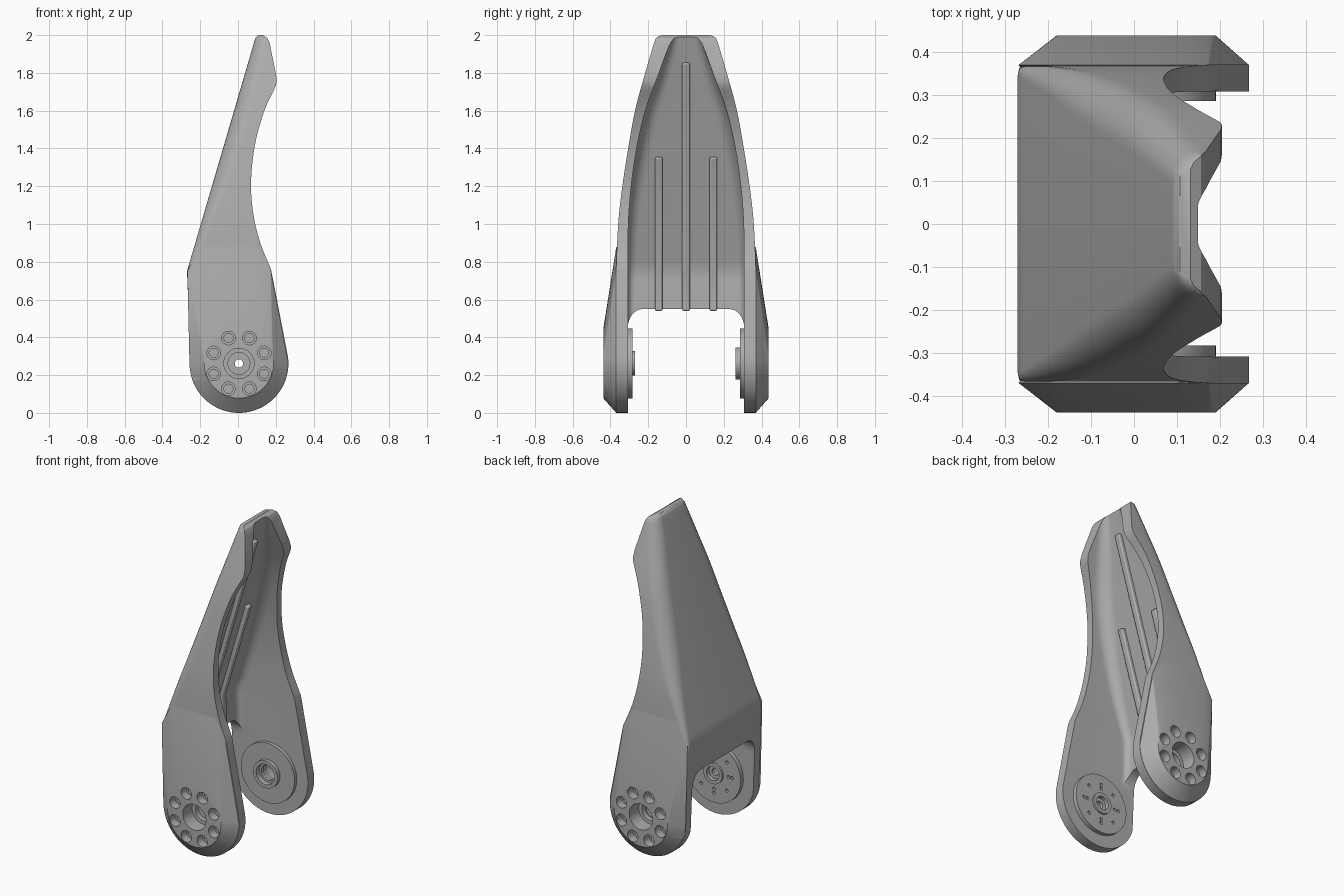
import bpy, bmesh
from math import sin, cos, pi, radians
from mathutils import Vector

cube = bpy.data.objects.get("Cube")
if cube:
    bpy.data.objects.remove(cube, do_unlink=True)

grey = bpy.data.materials.new("mid grey")
grey.use_nodes = True
grey.diffuse_color = (0.42, 0.42, 0.42, 1)
grey.node_tree.nodes["Principled BSDF"].inputs["Base Color"].default_value = (0.42, 0.42, 0.42, 1)

PIVOT = Vector((0.005, 0.262))   # joint centre in x, z
KINK = 0.75                      # height where the back wall starts to lean
ROUND = 0.262                    # radius of the leg ends


def finish(name, bm):
    bmesh.ops.recalc_face_normals(bm, faces=bm.faces)
    mesh = bpy.data.meshes.new(name)
    bm.to_mesh(mesh)
    bm.free()
    mesh.materials.append(grey)
    obj = bpy.data.objects.new(name, mesh)
    bpy.context.collection.objects.link(obj)
    return obj


def spline(points, steps=5):
    """Smooth curve through points of any dimension."""
    p = [Vector(q) for q in points]
    p = [2 * p[0] - p[1]] + p + [2 * p[-1] - p[-2]]
    out = []
    for a, b, c, d in zip(p, p[1:], p[2:], p[3:]):
        for i in range(steps):
            t = i / steps
            out.append(0.5 * (2 * b + (c - a) * t + (2 * a - 5 * b + 4 * c - d) * t * t
                              + (3 * b - a - 3 * c + d) * t ** 3))
    return out + [p[-2]]


def back_x(z):
    return -0.27 + (0.293 * (z - KINK) if z > KINK else 0.04 * (KINK - z))


def loft(name, rows, inset, front):
    """D-shaped sections stacked in z; rows hold z, half width, corner radius."""
    bm = bmesh.new()
    rings = []
    for z, w, r in rows:
        x = back_x(z) + inset
        arc = [(x + r - r * sin(a), w - r + r * cos(a)) for a in [i * pi / 16 for i in range(9)]]
        half = [(front, w)] + arc
        pts = half + [(px, -py) for px, py in reversed(half)]
        rings.append([bm.verts.new((px, py, z)) for px, py in pts])
    n = len(rings[0])
    for lo, hi in zip(rings, rings[1:]):
        for i in range(n):
            j = (i + 1) % n
            bm.faces.new((lo[i], lo[j], hi[j], hi[i]))
    bm.faces.new(rings[0])
    bm.faces.new(rings[-1])
    return finish(name, bm)


def prism(name, pts, place, depth):
    """Extrude a 2D outline; place maps its two coordinates into 3D."""
    bm = bmesh.new()
    face = bm.faces.new([bm.verts.new(place(*p)) for p in pts])
    moved = bmesh.ops.extrude_face_region(bm, geom=[face])["geom"]
    bmesh.ops.translate(bm, vec=depth, verts=[v for v in moved if isinstance(v, bmesh.types.BMVert)])
    return finish(name, bm)


def disc(name, x, z, radius, y0, y1, sides=40):
    ring = [(x + radius * cos(2 * pi * i / sides), z + radius * sin(2 * pi * i / sides))
            for i in range(sides)]
    return prism(name, ring, lambda a, b: (a, y0, b), (0, y1 - y0, 0))


def combine(target, tool, operation, keep=False):
    mod = target.modifiers.new("cut", 'BOOLEAN')
    mod.operation, mod.object, mod.solver = operation, tool, 'EXACT'
    bpy.context.view_layer.objects.active = target
    bpy.ops.object.modifier_apply(modifier=mod.name)
    if not keep:
        bpy.data.objects.remove(tool, do_unlink=True)


# Outer shell body
outer = spline([(-0.05, 0.37, 0.008), (0.6, 0.37, 0.012), (KINK, 0.37, 0.025), (1.0, 0.359, 0.06),
                (1.2, 0.337, 0.085), (1.4, 0.306, 0.095), (1.6, 0.27, 0.095),
                (1.78, 0.222, 0.085), (1.95, 0.172, 0.07)])
outer += [Vector((1.98, 0.162, 0.065)), Vector((1.995, 0.145, 0.055)), Vector((2.0, 0.13, 0.05))]
shell = loft("leg_shell", outer, 0, 0.35)

# Raised tapered pads on the outside of each leg end
for s in (-1, 1):
    bm = bmesh.new()
    for i in range(49):
        a = 2 * pi * i / 48
        bm.verts.new((PIVOT.x + 0.184 * cos(a), s * 0.438, PIVOT.y + 0.184 * sin(a)))
    base = [(PIVOT.x + ROUND * cos(a), PIVOT.y + ROUND * sin(a))
            for a in [pi + pi * i / 24 for i in range(25)]]
    base += [(-0.268, KINK), (0.173, 0.76), (-0.2, 0.88), (0.1, 0.88)]
    for x, z in base:
        bm.verts.new((x, s * 0.369, z))
        bm.verts.new((x * 0.9, s * 0.34, 0.3 + (z - 0.3) * 0.9))
    bmesh.ops.remove_doubles(bm, verts=bm.verts, dist=0.0001)
    hull = bmesh.ops.convex_hull(bm, input=bm.verts)
    loose = [v for v in hull["geom_interior"] if isinstance(v, bmesh.types.BMVert)]
    bmesh.ops.delete(bm, geom=loose, context='VERTS')
    bmesh.ops.dissolve_limit(bm, angle_limit=radians(1), verts=bm.verts, edges=bm.edges)
    combine(shell, finish("pad", bm), 'UNION')

# Side outline: rounded foot, waisted front edge, rounded tip
outline = [(PIVOT.x + ROUND * cos(a), PIVOT.y + ROUND * sin(a))
           for a in [pi + (pi + 0.15) * i / 40 for i in range(41)]]
waist = spline([(0.175, 0.76), (0.118, 0.9), (0.082, 1.05), (0.069, 1.22), (0.09, 1.42),
                (0.14, 1.6), (0.2, 1.73)])
outline += [tuple(p) for p in waist]
outline += [(0.204, 1.75), (0.202, 1.79), (0.167, 1.96), (0.155, 1.985), (0.13, 2.001),
            (0.107, 2.0), (0.094, 1.988), (0.086, 1.97), (-0.4, 1.93), (-0.4, 0.5)]
combine(shell, prism("outline", outline, lambda x, z: (x, -0.6, z), (0, 1.2, 0)), 'INTERSECT')

# Hollow channel
inner = spline([(-0.1, 0.308, 0.03), (0.5, 0.308, 0.035), (KINK, 0.308, 0.045), (1.0, 0.305, 0.06),
                (1.2, 0.29, 0.07), (1.4, 0.261, 0.08), (1.6, 0.215, 0.08), (1.78, 0.15, 0.07),
                (1.96, 0.085, 0.045), (2.05, 0.06, 0.03)])
combine(shell, loft("channel", inner, 0.055, 0.5), 'DIFFERENCE')

# Arch that separates the two legs at the back
corner = [(0.228 + 0.08 * cos(a), 0.45 + 0.1 * sin(a)) for a in [i * pi / 16 for i in range(9)]]
half = [(0.308, -0.1)] + corner
arch = half + [(-y, z) for y, z in reversed(half)]
combine(shell, prism("arch", arch, lambda y, z: (-0.5, y, z), (0.45, 0, 0)), 'DIFFERENCE')

# Stiffening ribs on the inner back wall
ribs = []
for name, y, top in (("middle_rib", 0, 1.86), ("front_rib", -0.145, 1.36), ("rear_rib", 0.145, 1.36)):
    path = [(back_x(z), z) for z in (0.54, KINK, top)]
    pts = [(x + 0.03, z) for x, z in path] + [(x + 0.076, z - 0.01 * (z == top)) for x, z in reversed(path)]
    rib = prism(name, pts, lambda x, z: (x, y - 0.02, z), (0, 0.04, 0))
    bevel = rib.modifiers.new("soft edges", 'BEVEL')
    bevel.width, bevel.segments = 0.007, 2
    ribs.append(rib)

# Inner bearing discs with hubs, then bolt holes and centre bores
parts = [shell]
for s, name, face, hub_r, hub_face, bore in ((-1, "front", 0.282, 0.065, 0.27, 0.022),
                                             (1, "rear", 0.286, 0.085, 0.262, 0.05)):
    x, z = PIVOT
    bearing = disc(name + "_bearing", x, z, 0.185, s * 0.33, s * face, 64)
    combine(bearing, disc("hub", x, z, hub_r, s * 0.32, s * hub_face), 'UNION')
    cutters = [disc("bore", x, z, 0.08, s * 0.46, s * 0.345),
               disc("step", x, z, 0.058, s * 0.36, s * 0.315),
               disc("pin", x, z, bore, s * 0.46, s * 0.2),
               disc("recess", x, z, hub_r - 0.022, s * 0.2, s * 0.295)]
    for i in range(8):
        a = pi / 8 + i * pi / 4
        cx, cz = x + 0.145 * cos(a), z + 0.145 * sin(a)
        cutters.append(disc("bolt", cx, cz, 0.036, s * 0.46, s * 0.385, 24))
        cutters.append(disc("bolt_core", cx, cz, 0.024, s * 0.4, s * 0.35, 20))
        if s < 0:
            a = i * pi / 4
            for r in ((0.125, 0.1) if i % 2 == 0 else (0.125,)):
                cutters.append(disc("screw", x + r * cos(a), z + r * sin(a), 0.01, s * 0.2, s * 0.3, 12))
    for cutter in cutters:
        combine(bearing, cutter, 'DIFFERENCE', keep=True)
        combine(shell, cutter, 'DIFFERENCE')
    parts.append(bearing)

# Smooth curved surfaces, keep edges crisp
for obj in parts + ribs:
    bpy.ops.object.select_all(action='DESELECT')
    obj.select_set(True)
    bpy.context.view_layer.objects.active = obj
    bpy.ops.object.shade_smooth_by_angle(angle=radians(28))
